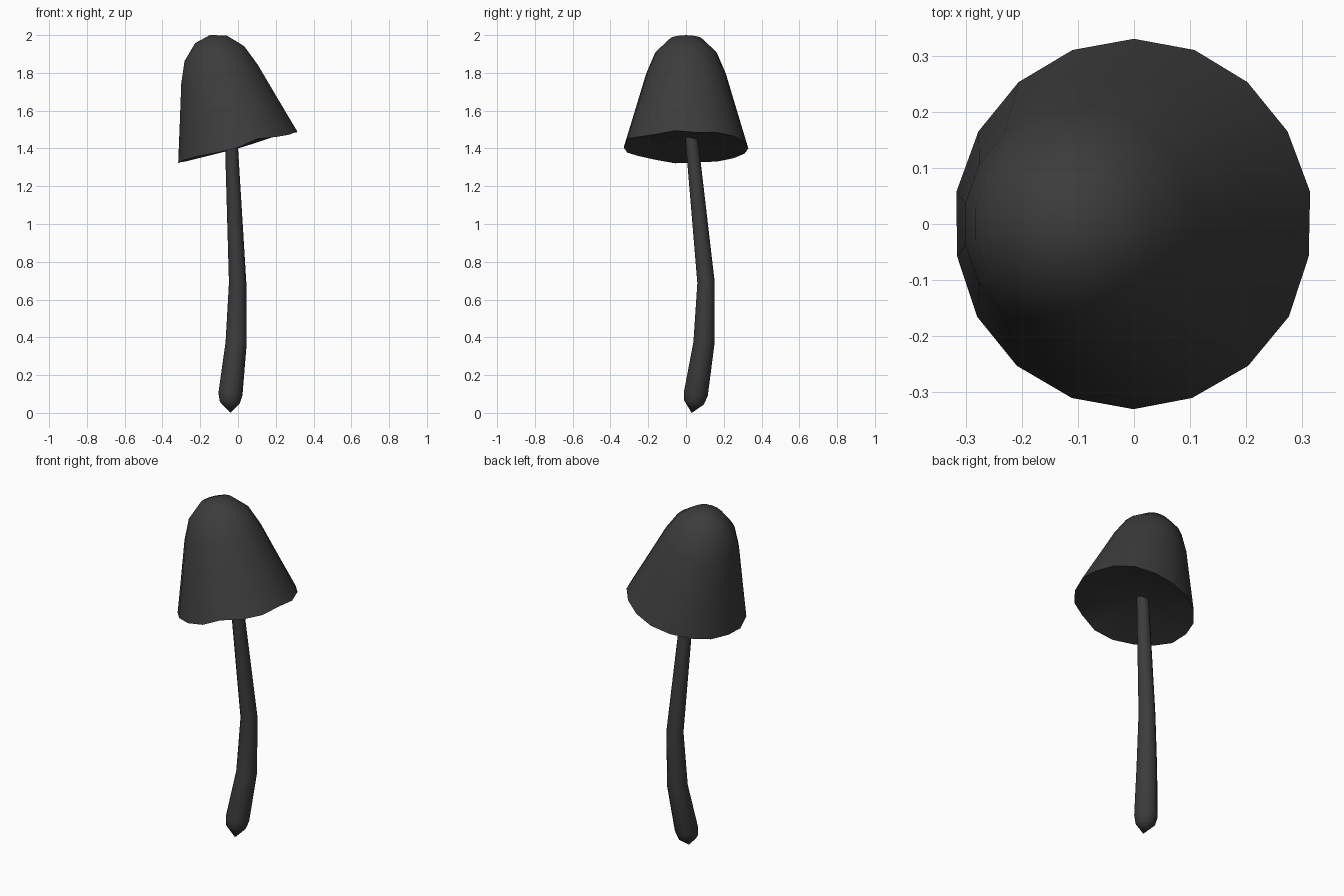
import bpy, bmesh, math
from mathutils import Vector, Matrix

if "Cube" in bpy.data.objects:
    bpy.data.objects.remove(bpy.data.objects["Cube"])

dark = bpy.data.materials.new("dark_grey")
dark.diffuse_color = (0.045, 0.045, 0.045, 1)
dark.use_nodes = True
dark.node_tree.nodes["Principled BSDF"].inputs["Base Color"].default_value = dark.diffuse_color


def skin(bm, rings, start=None, end=None):
    """Bridge rings of points with quads; close the ends with a fan to a point."""
    loops = [[bm.verts.new(p) for p in ring] for ring in rings]
    n = len(loops[0])
    for a, b in zip(loops, loops[1:]):
        for i in range(n):
            j = (i + 1) % n
            bm.faces.new((a[i], a[j], b[j], b[i]))
    for loop, tip in ((loops[0], start), (loops[-1], end)):
        if tip is not None:
            v = bm.verts.new(tip)
            for i in range(n):
                bm.faces.new((loop[i], loop[(i + 1) % n], v))


def finish(bm, name):
    bmesh.ops.recalc_face_normals(bm, faces=bm.faces)
    me = bpy.data.meshes.new(name)
    bm.to_mesh(me)
    bm.free()
    ob = bpy.data.objects.new(name, me)
    bpy.context.collection.objects.link(ob)
    me.materials.append(dark)
    bpy.ops.object.select_all(action='DESELECT')
    ob.select_set(True)
    bpy.context.view_layer.objects.active = ob
    bpy.ops.object.shade_smooth_by_angle(angle=math.radians(50))
    return ob


# Cap: tilted bell with a wavy rim and a shallow hollow underside
SIDES = 18
wave = [.006, .015, .015, .007, 0, 0, 0, 0, .005, 0, .01, .012, .005, .005, .025, .01, .005, .016]
profile = [(.33, 0, 1), (.27, .205, .4), (.212, .405, 0), (.165, .518, 0), (.086, .596, 0)]


def cap_ring(r, h, w):
    out = []
    for i in range(SIDES):
        a = math.radians(10 + 20 * i)
        out.append((r * math.cos(a), r * math.sin(a), h + w * wave[i]))
    return out


bm = bmesh.new()
skin(bm, [cap_ring(*p) for p in profile], start=(0, 0, .06), end=(0, 0, .618))
tilt = Matrix.Translation((0, 0, 1.4)) @ Matrix.Rotation(math.radians(-14), 4, 'Y')
bm.transform(tilt)
finish(bm, "mushroom_cap")

# Stem: bent tapering tube with a pointed foot
path = [(-.043, .042, .055, .053), (-.04, .052, .1, .064), (-.010, .095, .37, .056),
        (-.002, .106, .69, .046), (-.037, .028, 1.47, .033)]
pts = [Vector(p[:3]) for p in path]
rings = []
for k, p in enumerate(pts):
    t = pts[min(k + 1, len(pts) - 1)] - pts[max(k - 1, 0)]
    rot = Vector((0, 0, 1)).rotation_difference(t.normalized())
    r = path[k][3]
    rings.append([p + rot @ Vector((r * math.cos(a), r * math.sin(a), 0))
                  for a in (math.tau * i / 12 for i in range(12))])
bm = bmesh.new()
skin(bm, rings, start=(-.04, .03, 0), end=pts[-1])
finish(bm, "mushroom_stem")
